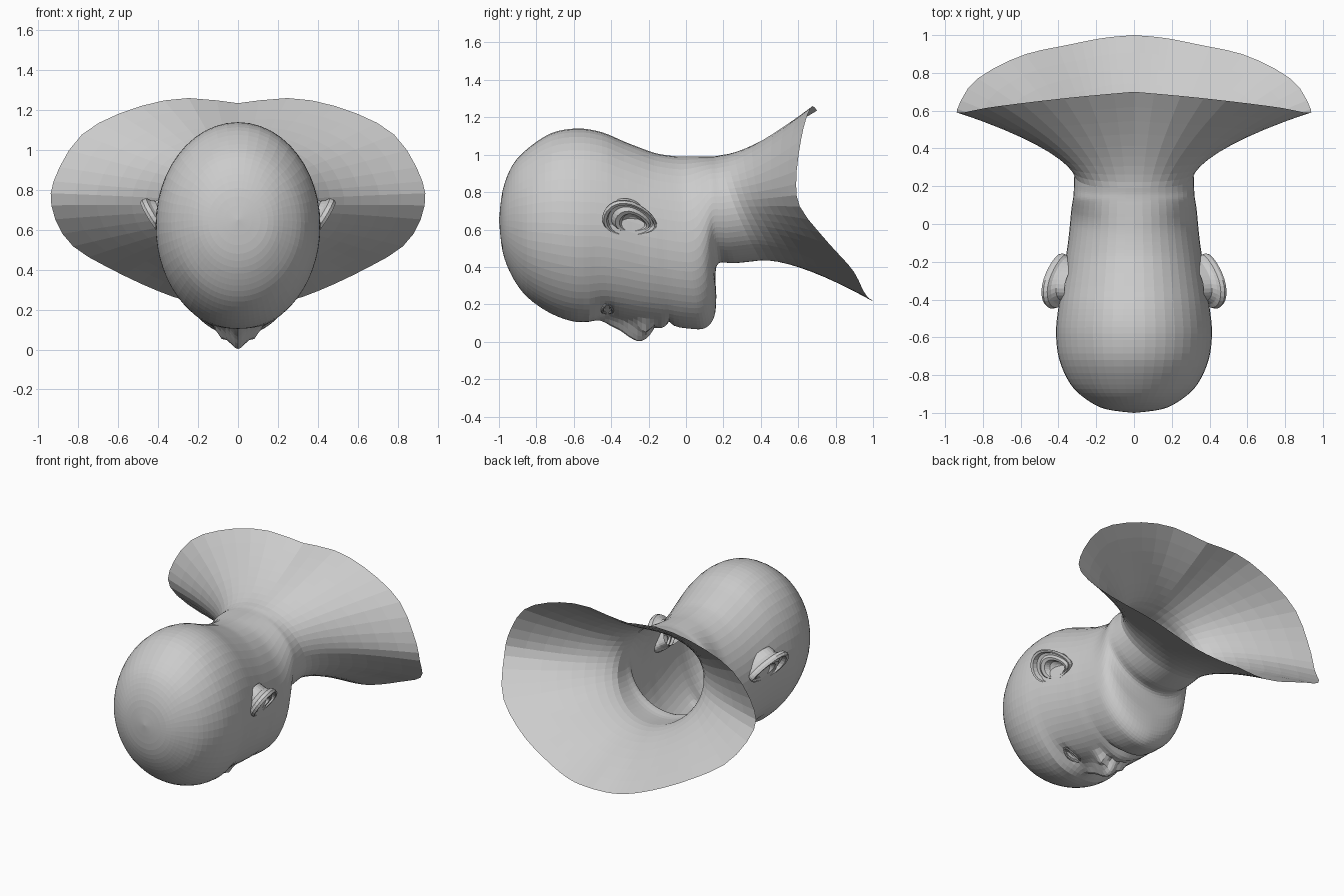
import bpy, bmesh, math
from mathutils import Vector, Matrix

if "Cube" in bpy.data.objects:
    bpy.data.objects.remove(bpy.data.objects["Cube"])

HALF = 30   # points around half a ring
SUB = 4     # rings per profile step


def catmull(pts, f):
    """Smooth interpolation through a list of equal-length tuples."""
    i = min(int(f), len(pts) - 2)
    t = f - i
    a, b, c, d = (pts[max(0, min(len(pts) - 1, i + k))] for k in (-1, 0, 1, 2))
    return [0.5 * (2 * q + (r - p) * t + (2 * p - 5 * q + 4 * r - s) * t * t
                   + (3 * q - p - 3 * r + s) * t ** 3) for p, q, r, s in zip(a, b, c, d)]


def bump(x, y, cx, cy, rx, ry):
    return math.exp(-((x - cx) / rx) ** 2 - ((y - cy) / ry) ** 2)


def mesh_object(name, rows, closed=False):
    """Skin a grid of points and mirror it across x."""
    bm = bmesh.new()
    grid = [[bm.verts.new(p) for p in row] for row in rows]
    n = len(rows[0])
    for a, b in zip(grid, grid[1:]):
        for j in range(n if closed else n - 1):
            k = (j + 1) % n
            bm.faces.new((a[j], a[k], b[k], b[j]))
    bmesh.ops.remove_doubles(bm, verts=bm.verts, dist=0.0004)
    bmesh.ops.recalc_face_normals(bm, faces=bm.faces)
    me = bpy.data.meshes.new(name)
    bm.to_mesh(me)
    bm.free()
    ob = bpy.data.objects.new(name, me)
    bpy.context.collection.objects.link(ob)
    ob.modifiers.new("mirror", 'MIRROR').merge_threshold = 0.0005


# Head and neck rings: top y, top z, bottom y, bottom z, half width, lower taper
RINGS = [
    (-1, .65, -1, .65, 0, 1), (-.98, .81, -.98, .48, .15, 1),
    (-.93, .94, -.93, .35, .25, 1), (-.85, 1.03, -.85, .24, .335, 1),
    (-.72, 1.115, -.72, .15, .395, 1), (-.58, 1.14, -.58, .105, .413, .97),
    (-.45, 1.12, -.46, .12, .402, .92), (-.33, 1.07, -.36, .12, .385, .9),
    (-.24, 1.035, -.26, .105, .37, .93), (-.17, 1.01, -.17, .095, .36, .96),
    (-.11, .998, -.09, .085, .35, 1), (-.06, .992, .02, .07, .342, 1.03),
    (-.02, .99, .10, .072, .337, 1.08), (.02, .99, .15, .13, .333, 1.12),
    (.06, .99, .162, .24, .329, 1.1), (.10, .99, .157, .35, .325, 1.03),
    (.13, .99, .175, .42, .321, 1), (.16, .992, .26, .42, .318, 1),
    (.19, .998, .40, .435, .316, 1)]

# Rim of the flared shoulder sheet, from top centre to bottom centre
RIM = [(0, .70, 1.235), (.28, .675, 1.26), (.55, .645, 1.2), (.78, .615, 1.08),
       (.91, .59, .88), (.935, .61, .72), (.84, .76, .53), (.6, .89, .385),
       (.34, .95, .27), (.16, .985, .225), (0, 1.0, .22)]

# Nose ridge: y, height, half width
NOSE = [(-.50, 0, .04), (-.45, .01, .035), (-.40, .04, .038), (-.35, .06, .042),
        (-.30, .09, .052), (-.25, .105, .065), (-.20, .075, .075), (-.17, .02, .08),
        (-.14, 0, .07)]

THETA = [math.pi * (1 - (1 - j / HALF) ** 1.35) for j in range(HALF + 1)]


def face_detail(x, y):
    """Vertical offset of the downward-facing face: nose, eyes, lips."""
    dz = 0
    for a, b in zip(NOSE, NOSE[1:]):
        if a[0] <= y < b[0]:
            t = (y - a[0]) / (b[0] - a[0])
            h, w = (a[k] + (b[k] - a[k]) * t for k in (1, 2))
            dz -= h * math.exp(-(x / w) ** 2)
    dz -= .035 * bump(x, y, .085, -.22, .028, .035)     # nostril wings
    dz += .025 * bump(x, y, .035, -.19, .018, .018)     # nostrils
    dz += .02 * bump(x, y, .14, -.43, .09, .055)        # eye sockets
    dz += .03 * bump(x, y, .145, -.42, .055, .022)      # eye openings
    dz -= .012 * bump(x, y, .15, -.51, .12, .03)        # brow
    dz -= .018 * bump(x, y, 0, -.13, .10, .03)          # lips
    dz += .025 * bump(x, y, 0, -.09, .13, .02)          # mouth crease
    return dz


# Head and neck
rows = []
for i in range((len(RINGS) - 1) * SUB + 1):
    ty, tz, by, bz, w, taper = catmull(RINGS, i / SUB)
    row = []
    for t in THETA:
        s, c = max(0, math.sin(t)), math.cos(t)
        f = (1 - c) / 2
        x = w * s ** (taper if c < 0 else 1)
        if t in (THETA[0], THETA[-1]):
            x = 0
        y, z = ty + (by - ty) * f ** 1.5, tz + (bz - tz) * f
        if c < -.2 and -.62 < y < .05:
            z += face_detail(x, y) * min(1, (-c - .2) * 3)
        row.append(Vector((x, y, z)))
    rows.append(row)

# Flared shoulders: each point sweeps along a bezier from neck to rim
neck = rows[-1]
for k in range(1, 10):
    v = k / 9
    row = []
    for t, n in zip(THETA, neck):
        r = Vector(catmull(RIM, t / math.pi * (len(RIM) - 1)))
        c = n + Vector((.05 * math.sin(t), .135 + .04 * (1 - math.cos(t)) / 2, .01))
        row.append(n * (1 - v) ** 2 + c * 2 * v * (1 - v) + r * v * v)
    rows.append(row)
mesh_object("head_and_shoulders", rows)

# Ears: a radial profile of hollow, inner fold, outer rim and back
EAR = [(0, -.035), (.25, -.035), (.4, -.025), (.5, .003), (.62, .006), (.72, -.012),
       (.82, -.01), (.88, .014), (.96, .016), (1.0, 0), (.96, -.02), (.85, -.03),
       (.75, -.05), (.72, -.10)]
u = Vector((-.08, .28, -.07)).normalized()
v = Vector((.5, .2, .85))
v = (v - u * v.dot(u)).normalized()
n = u.cross(v).normalized()
centre = Vector((.412, -.30, .655))
rows = []
for r, h in EAR:
    row = []
    shift = (u * .05 - v * .035) * (1 - r)
    for j in range(28):
        a = 2 * math.pi * j / 28
        ca, sa = math.cos(a), math.sin(a)
        row.append(centre + shift + u * (.152 * r * ca)
                   + v * (.10 * r * sa * (1 - .3 * ca)) + n * h)
    rows.append(row)
mesh_object("ears", rows, closed=True)

# Eyelids: thin almond rings around the eye openings
rows = []
tilt = Matrix.Rotation(-.38, 3, 'Y')
for i in range(9):
    b = 2 * math.pi * i / 8
    row = []
    for j in range(24):
        a = 2 * math.pi * j / 24
        k = .008 * math.cos(b)
        p = Vector(((.066 + k) * math.cos(a),
                    (.028 + k) * math.sin(a) * (1 - .3 * math.cos(a) ** 2),
                    .009 * math.sin(b) + .014 * math.cos(a) ** 2))
        row.append(tilt @ p + Vector((.145, -.42, .168)))
    rows.append(row)
mesh_object("eyelids", rows, closed=True)
